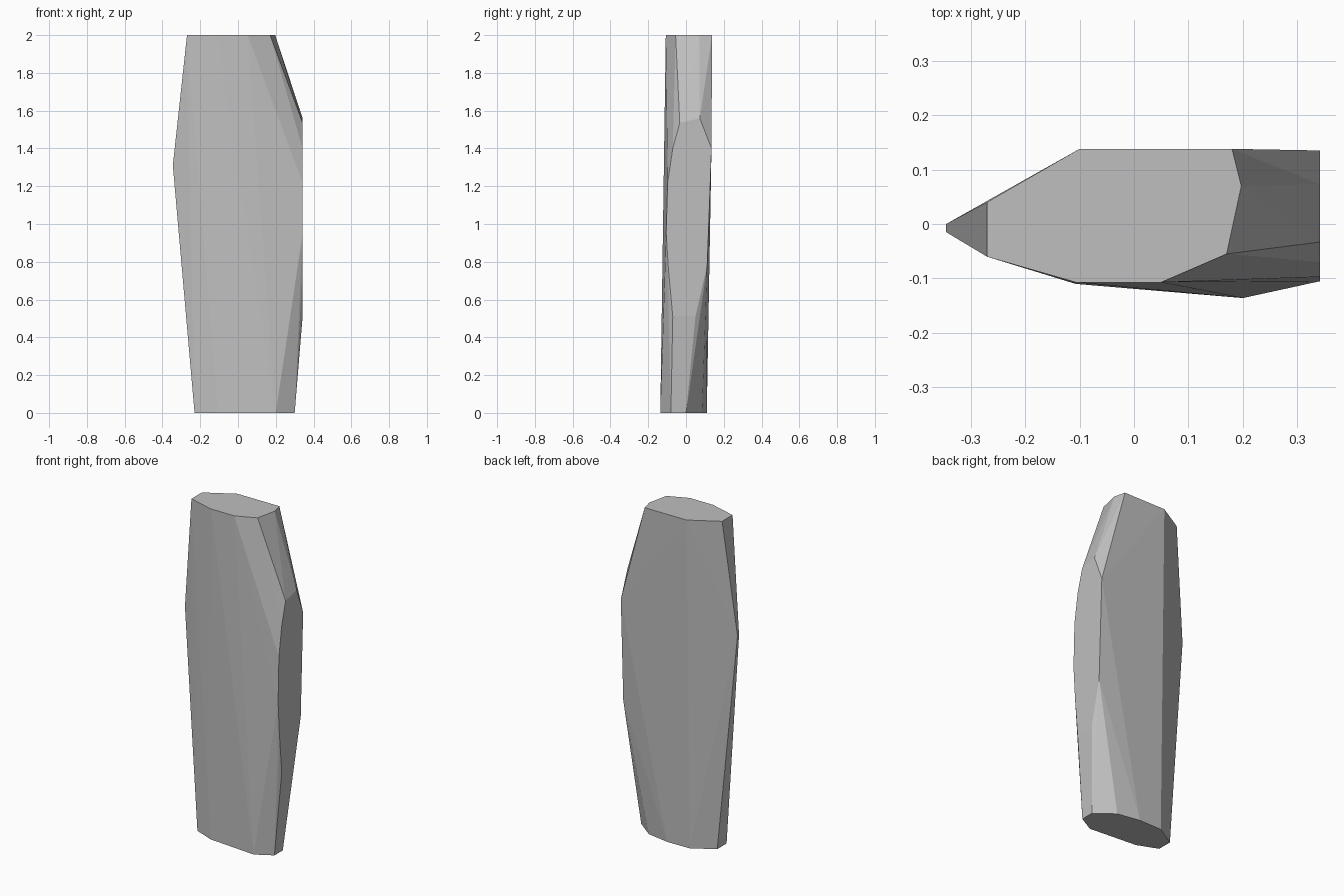
import bpy
import bmesh

cube = bpy.data.objects.get("Cube")
if cube:
    bpy.data.objects.remove(cube, do_unlink=True)

# Plain grey stone
stone = bpy.data.materials.new("stone grey")
stone.use_nodes = True
grey = (0.52, 0.52, 0.52, 1)
stone.diffuse_color = grey
stone.node_tree.nodes["Principled BSDF"].inputs["Base Color"].default_value = grey

# Flat outlines of the two ends (x, y)
top_outline = [(-0.27, -0.06), (-0.27, 0.04), (-0.1, 0.138), (0.18, 0.138),
               (0.197, 0.07), (0.17, -0.055), (0.05, -0.107), (-0.107, -0.107)]
base_outline = [(-0.23, -0.06), (-0.23, 0.03), (-0.1, 0.108), (0.05, 0.11),
                (0.19, 0.085), (0.3, 0), (0.3, -0.08), (0.2, -0.136), (-0.107, -0.11)]
# Outline of the sheared side face (y, z)
side_outline = [(-0.033, 1.535), (0.073, 1.56), (0.135, 1.4), (0.112, 0.78),
                (0.05, 0.51), (-0.07, 0.51), (-0.093, 0.76), (-0.105, 0.95),
                (-0.097, 1.22), (-0.07, 1.4)]
# Blunt ridge on the narrow edge (y, z)
ridge = [(-0.015, 1.31), (0, 1.31)]

points = [(x, y, 2) for x, y in top_outline]
points += [(x, y, 0) for x, y in base_outline]
points += [(0.342, y, z) for y, z in side_outline]
points += [(-0.345, y, z) for y, z in ridge]

# Wrap the outlines in one faceted slab
bm = bmesh.new()
for p in points:
    bm.verts.new(p)
bmesh.ops.convex_hull(bm, input=bm.verts[:])
loose = [v for v in bm.verts if not v.link_faces]
bmesh.ops.delete(bm, geom=loose, context='VERTS')
bmesh.ops.dissolve_limit(bm, angle_limit=0.01, verts=bm.verts[:], edges=bm.edges[:])
bmesh.ops.recalc_face_normals(bm, faces=bm.faces[:])

mesh = bpy.data.meshes.new("stone_slab")
bm.to_mesh(mesh)
bm.free()
mesh.materials.append(stone)
slab = bpy.data.objects.new("stone_slab", mesh)
bpy.context.collection.objects.link(slab)
